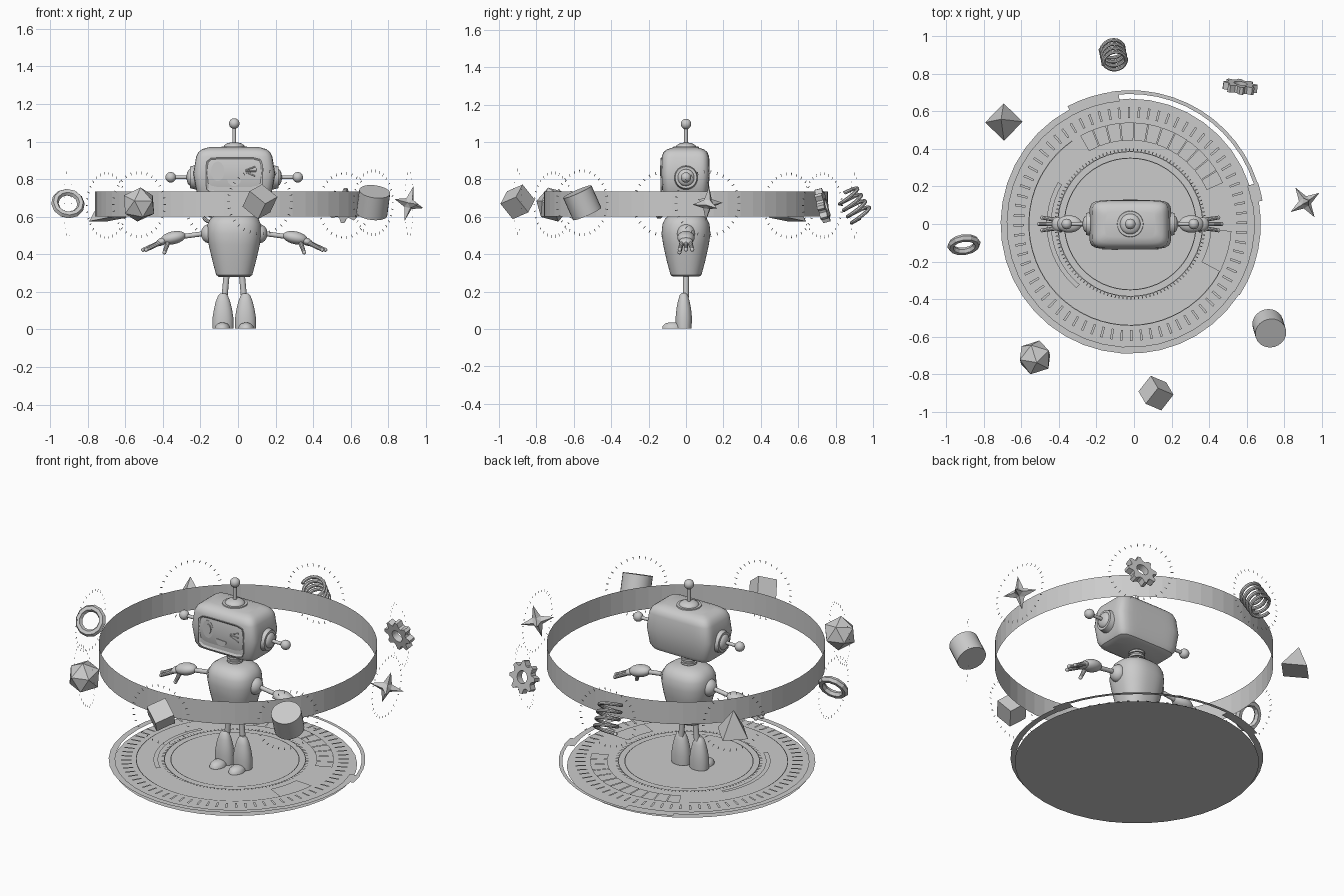
import bpy, bmesh, math
from math import sin, cos, pi, tau, radians
from mathutils import Vector, Matrix

if "Cube" in bpy.data.objects:
    bpy.data.objects.remove(bpy.data.objects["Cube"], do_unlink=True)

grey = bpy.data.materials.new("light_grey")
grey.use_nodes = True
grey.diffuse_color = (0.6, 0.6, 0.6, 1)
grey.node_tree.nodes["Principled BSDF"].inputs["Base Color"].default_value = (0.6, 0.6, 0.6, 1)
CX = -0.02  # robot and dial axis


def finish(name, bm, smooth=True, normals=True):
    if normals:
        bmesh.ops.recalc_face_normals(bm, faces=bm.faces)
    me = bpy.data.meshes.new(name)
    bm.to_mesh(me)
    bm.free()
    me.materials.append(grey)
    ob = bpy.data.objects.new(name, me)
    bpy.context.collection.objects.link(ob)
    if smooth:
        bpy.ops.object.select_all(action='DESELECT')
        ob.select_set(True)
        bpy.context.view_layer.objects.active = ob
        bpy.ops.object.shade_smooth_by_angle(angle=radians(35))
    return ob


def aim(axis):
    return Vector(axis).to_track_quat('Z', 'Y').to_matrix().to_4x4()


def rod(name, a, b, r1, r2=None, seg=16, smooth=True):
    a, b = Vector(a), Vector(b)
    bm = bmesh.new()
    bmesh.ops.create_cone(bm, cap_ends=True, segments=seg, radius1=r1,
                          radius2=r1 if r2 is None else r2, depth=(b - a).length,
                          matrix=Matrix.Translation((a + b) / 2) @ aim(b - a))
    return finish(name, bm, smooth)


def ball(name, at, size, tilt=0):
    bm = bmesh.new()
    m = Matrix.Translation(at) @ Matrix.Rotation(tilt, 4, 'Y') @ Matrix.Diagonal((*size, 1))
    bmesh.ops.create_uvsphere(bm, u_segments=24, v_segments=14, radius=1, matrix=m)
    return finish(name, bm)


def loft(name, at, sections, power=2.0, seg=40):
    """Stack superellipse sections given as (z, half width, half depth)."""
    bm = bmesh.new()
    rings = []
    for z, rx, ry in sections:
        ring = []
        for i in range(seg):
            c, s = cos(tau * (i + .5) / seg), sin(tau * (i + .5) / seg)
            k = (abs(c) ** power + abs(s) ** power) ** (-1 / power)
            ring.append(bm.verts.new((at[0] + rx * c * k, at[1] + ry * s * k, z)))
        rings.append(ring)
    for p, q in zip(rings, rings[1:]):
        for i in range(seg):
            j = (i + 1) % seg
            bm.faces.new((p[i], p[j], q[j], q[i]))
    bm.faces.new(rings[0])
    bm.faces.new(rings[-1])
    return finish(name, bm)


def band(bm, r0, r1, a0, a1, z, steps=1):
    """Flat arc between two radii, angles in degrees."""
    rows = []
    for i in range(steps + 1):
        a = radians(a0 + (a1 - a0) * i / steps)
        rows.append([bm.verts.new((CX + r * cos(a), r * sin(a), z)) for r in (r0, r1)])
    for p, q in zip(rows, rows[1:]):
        bm.faces.new((p[0], p[1], q[1], q[0]))


def plate(name, x, z, rx, rz, y, power=2.0, inset=0, start=0, end=tau):
    """Flat face detail on the front, optionally with a sunken middle."""
    bm = bmesh.new()
    pts = []
    for i in range(33):
        a = start + (end - start) * i / 33
        c, s = cos(a), sin(a)
        k = (abs(c) ** power + abs(s) ** power) ** (-1 / power)
        pts.append(bm.verts.new((x + rx * c * k, y, z + rz * s * k)))
    face = bm.faces.new(pts)
    ext = bmesh.ops.extrude_face_region(bm, geom=[face])
    for v in ext['geom']:
        if isinstance(v, bmesh.types.BMVert):
            v.co.y -= 0.008
    bmesh.ops.recalc_face_normals(bm, faces=bm.faces)
    if inset:
        front = min(bm.faces, key=lambda f: f.calc_center_median().y)
        bmesh.ops.inset_region(bm, faces=[front], thickness=inset)
        bmesh.ops.translate(bm, verts=front.verts, vec=(0, 0.007, 0))
    return finish(name, bm, False)


# Head, face and antenna
loft("head", (CX, -.003), [(.695, .16, .09), (.705, .185, .11), (.73, .2, .123), (.83, .218, .13),
     (.92, .203, .127), (.945, .19, .118), (.96, .17, .1), (.97, .135, .07)], 7, 64)
plate("face_screen", CX, .82, .15, .095, -.127, 8, .012)
plate("open_eye", CX - .088, .842, .035, .052, -.125)
plate("open_eye_pupil", CX - .083, .845, .018, .028, -.131)
for k, dz in enumerate((.026, 0, -.026)):
    rod("winking_lash_%d" % k, (CX + .06, -.131, .842 + dz * .2), (CX + .115, -.131, .842 + dz), .004, seg=6)
plate("mouth", CX, .8, .036, .036, -.126, start=pi, end=tau)
rod("antenna_base", (CX, 0, .955), (CX, 0, .975), .075, .068, 32)
ball("antenna_dome", (CX, 0, .972), (.055, .055, .025))
rod("antenna_rod", (CX, 0, .98), (CX, 0, 1.09), .01)
ball("antenna_ball", (CX, 0, 1.096), (.028, .028, .028))

# Neck and body
rod("neck", (CX, 0, .6), (CX, 0, .71), .035)
for k in range(3):
    rod("neck_ring_%d" % k, (CX, 0, .625 + k * .025), (CX, 0, .637 + k * .025), .045)
loft("body", (CX, 0), [(.28, .082, .07), (.29, .096, .083), (.36, .115, .102), (.45, .136, .122),
     (.51, .146, .131), (.56, .142, .126), (.59, .128, .112), (.61, .1, .088), (.62, .055, .05)], 2.5)

# Paired parts
for side, s in (("left", 1), ("right", -1)):
    def at(dx, y, z):
        return (CX + s * dx, y, z)
    rod(side + "_ear_disc", at(.2, 0, .81), at(.235, 0, .81), .066, .058, 32)
    ball(side + "_ear_dome", at(.232, 0, .81), (.022, .045, .045))
    rod(side + "_ear_rod", at(.24, 0, .81), at(.33, 0, .81), .01)
    ball(side + "_ear_ball", at(.338, 0, .81), (.028, .028, .028))
    ball(side + "_shoulder", at(.135, 0, .51), (.042, .048, .05))
    rod(side + "_upper_arm", at(.15, 0, .512), at(.29, 0, .493), .013)
    ball(side + "_forearm", at(.325, 0, .488), (.068, .046, .034), s * .22)
    ball(side + "_palm", at(.385, 0, .468), (.035, .036, .02), s * .4)
    for k, y in enumerate((-.027, 0, .027)):
        tip = at(.485 - abs(y) * .6, y * 1.25, .424)
        rod("%s_finger_%d" % (side, k), at(.39, y * .8, .464), tip, .013, .01, 10)
        ball("%s_fingertip_%d" % (side, k), tip, (.0105, .0105, .0105))
    tip = at(.372, -.035, .41)
    rod(side + "_thumb", at(.35, -.02, .47), tip, .013, .01, 10)
    ball(side + "_thumb_tip", tip, (.0105, .0105, .0105))
    rod(side + "_leg", at(.04, 0, .3), at(.052, 0, .17), .016)
    loft(side + "_boot", at(.06, -.012, 0), [(.004, .055, .042), (.06, .056, .044), (.11, .048, .039),
         (.15, .038, .031), (.18, .026, .022), (.192, .014, .012)], 2.2, 28)
    loft(side + "_toe", at(.063, -.07, 0), [(.004, .042, .058), (.018, .039, .054),
         (.03, .028, .04), (.036, .012, .018)], 2, 24)

# Floor disc and dial markings
bm = bmesh.new()
bmesh.ops.create_circle(bm, cap_ends=True, segments=40, radius=.667, matrix=Matrix.Translation((CX, 0, 0)))
finish("floor_disc", bm, False)
bm = bmesh.new()
Z = .03
for i in range(72):
    band(bm, .565, .622, i * 5, i * 5 + 1.2, Z)
for i in range(120):
    band(bm, .388, .402, i * 3, i * 3 + .8, Z)
band(bm, .383, .388, 0, 360, Z, 60)
band(bm, .348, .353, 0, 360, Z, 60)
for i in range(12):
    band(bm, .445, .54, 24 + i * 8, 31.5 + i * 8, Z, 2)
band(bm, .43, .54, -28, -4, Z, 4)
band(bm, .42, .445, 150, 230, Z, 14)
band(bm, .537, .542, 125, 335, Z, 36)
finish("dial_markings", bm, False, False)
bm = bmesh.new()
band(bm, .655, .69, 118, 327, Z, 24)
band(bm, .69, .71, 95, 118, Z, 4)
band(bm, .655, .69, 95, 118, Z, 4)
band(bm, .692, .712, 18, 98, Z, 12)
band(bm, .655, .715, 10, 18, Z, 2)
band(bm, .66, .695, -33, 10, Z, 6)
finish("dial_outer_arcs", bm, False, False)

# Floating hoop
bm = bmesh.new()
bmesh.ops.create_cone(bm, cap_ends=False, segments=64, radius1=.76, radius2=.76, depth=.135,
                      matrix=Matrix.Translation((0, 0, .668)))
finish("hoop", bm, False)


# Orbiting shapes
def place(bm, name, loc, axis, spin=0, smooth=False):
    bm.transform(Matrix.Translation(loc) @ aim(axis) @ Matrix.Rotation(spin, 4, 'Z'))
    finish(name, bm, smooth)


def tube(name, loc, axis, path, r, closed, smooth, sides=8):
    """Sweep a round section along a path turning about local z."""
    bm = bmesh.new()
    rings = []
    for a, rad, z in path:
        rings.append([bm.verts.new(((rad + r * cos(tau * j / sides)) * cos(a),
                     (rad + r * cos(tau * j / sides)) * sin(a), z + r * sin(tau * j / sides)))
                      for j in range(sides)])
    pairs = list(zip(rings, rings[1:])) + ([(rings[-1], rings[0])] if closed else [])
    for p, q in pairs:
        for j in range(sides):
            bm.faces.new((p[j], p[j - 1], q[j - 1], q[j]))
    if not closed:
        bm.faces.new(rings[0])
        bm.faces.new(rings[-1])
    place(bm, name, loc, axis, 0, smooth)


spots = dict(torus=(-.905, -.11, .67), ico=(-.527, -.71, .665), cube=(.117, -.9, .68),
             can=(.72, -.555, .675), star=(.91, .115, .67), gear=(.565, .73, .66),
             spring=(-.11, .9, .66), pyramid=(-.7, .55, .66))
tube("floating_torus", spots["torus"], (.12, -.85, .5), [(tau * i / 12, .07, 0) for i in range(12)], .02, True, False, 6)
tube("floating_spring", spots["spring"], (-.1, .5, -.8),
     [(tau * i / 20, .062, -.08 + .16 * i / 80) for i in range(81)], .01, False, True)
bm = bmesh.new()
bmesh.ops.create_icosphere(bm, subdivisions=1, radius=.095)
place(bm, "floating_icosahedron", spots["ico"], (.1, -.3, 1), .3)
bm = bmesh.new()
bmesh.ops.create_cube(bm, size=.112)
place(bm, "floating_cube", spots["cube"], (.35, -.6, .75), .5)
c, ax = Vector(spots["can"]), Vector((.12, -.4, .9)).normalized() * .065
rod("floating_cylinder", c - ax, c + ax, .083, seg=24)
bm = bmesh.new()
bmesh.ops.create_uvsphere(bm, u_segments=4, v_segments=2, radius=.095)
bmesh.ops.subdivide_edges(bm, edges=bm.edges, cuts=1, use_grid_fill=True)
for v in bm.verts:
    if v.co.length < .09:
        v.co *= .5
place(bm, "floating_star", spots["star"], (.25, .1, 1), .2)
bm = bmesh.new()
bmesh.ops.create_cone(bm, cap_ends=True, segments=4, radius1=.1, radius2=0, depth=.15)
place(bm, "floating_pyramid", spots["pyramid"], (-.1, .1, 1), .8)

# Gear: toothed outline with a round hole
bm = bmesh.new()
N = 32
outer, inner = [], []
for i in range(N):
    a = tau * i / N
    r = .092 if i % 4 < 2 else .068
    outer.append([bm.verts.new((r * cos(a), r * sin(a), z)) for z in (-.02, .02)])
    inner.append([bm.verts.new((.036 * cos(a), .036 * sin(a), z)) for z in (-.02, .02)])
for i in range(N):
    o, p, q, n = outer[i - 1], outer[i], inner[i], inner[i - 1]
    for f in ((o[0], p[0], p[1], o[1]), (n[0], q[0], q[1], n[1]),
              (o[0], p[0], q[0], n[0]), (o[1], p[1], q[1], n[1])):
        bm.faces.new(f)
place(bm, "floating_gear", spots["gear"], (.13, .95, .24))

# Dotted halo around each orbiting shape
for key, p in spots.items():
    bm = bmesh.new()
    for i in range(30):
        a = tau * i / 30
        d, t = Vector((cos(a), sin(a), 0)), Vector((-sin(a), cos(a), 0)) * .002
        bm.faces.new([bm.verts.new(v) for v in (d * .162 - t, d * .178 - t, d * .178 + t, d * .162 + t)])
    place(bm, key + "_halo_ticks", p, (p[0], p[1], 0))
